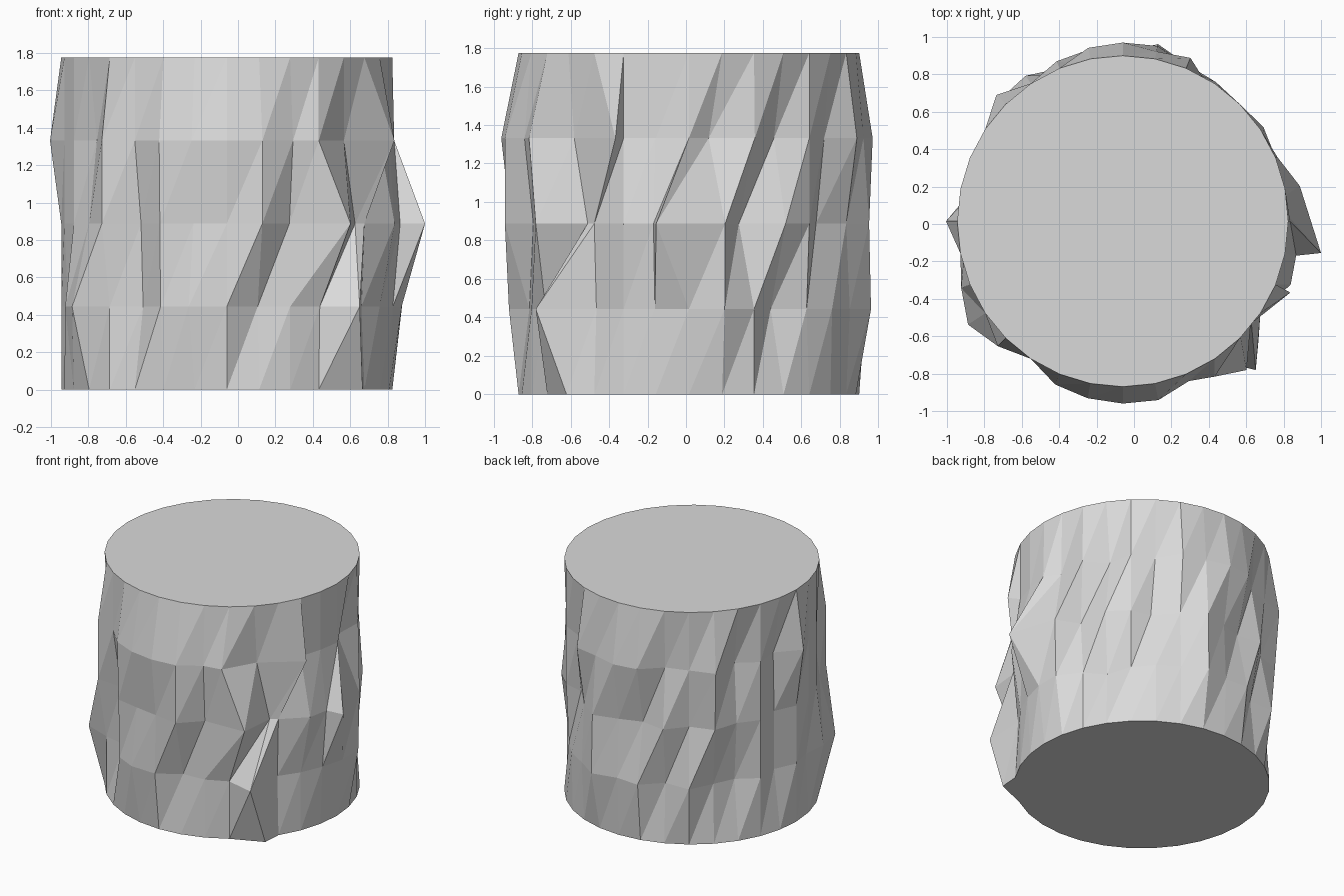
import bpy, bmesh, math
from mathutils import Vector

SIDES = 32
RADIUS = 0.885
HEIGHT = 1.775
CENTRE = Vector((-0.06, 0.015, 0.0))

# Radial bulges of the three inner rings, in hundredths, from the front counterclockwise
lower = [5, -4, 0, 1, 0, -2, 0, 2, 5, 7, 0, -3, -2, 1, 2, 8,
         2, 5, -4, 5, -3, -7, 0, -6, 0, -2, 5, 11, 0, -8, 4, 6]
middle = [4, 9, -1, 0, 0, 0, 0, 6, 0, 8, -5, 2, 0, -3, 0, 7,
          0, -4, 4, -3, 4, -3, 0, -6, 0, 0, 0, 0, 6, -6, 5, 3]
upper = [9, 9, 4, 0, 0, 0, 0, 0, 1, 0, 1, -9, 0, -4, 6, 4,
         7, 6, -3, 0, 7, -7, 0, -7, 6, 0, 0, -5, 6, 0, 6, 8]
flat_ring = [0] * SIDES
rings = [flat_ring, lower, middle, upper, flat_ring]

# Sideways shifts of the sharpest corners: (ring, side) -> (x, y)
shifts = {
    (0, 4): (0.1, -0.01),
    (1, 4): (0.085, -0.17),
    (1, 11): (-0.04, -0.05),
    (1, 31): (-0.02, 0.0),
    (2, 3): (0.17, -0.06),
    (2, 4): (0.06, 0.1),
    (2, 6): (0.08, 0.0),
    (2, 8): (0.175, -0.17),
    (2, 10): (0.0, -0.06),
    (2, 13): (0.0, -0.05),
    (3, 3): (0.0, -0.095),
    (3, 4): (0.0, 0.03),
    (3, 5): (0.16, 0.11),
    (3, 9): (-0.05, -0.07),
}


def make_material(name, colour):
    material = bpy.data.materials.new(name)
    material.use_nodes = True
    material.diffuse_color = colour
    for node in material.node_tree.nodes:
        if node.type == 'BSDF_PRINCIPLED':
            node.inputs["Base Color"].default_value = colour
    return material


def ring_point(level, side, bulge):
    angle = math.tau * side / SIDES - math.pi / 2
    direction = Vector((math.cos(angle), math.sin(angle), 0))
    point = CENTRE + direction * (RADIUS + bulge / 100)
    point.z = HEIGHT * level / (len(rings) - 1)
    shift_x, shift_y = shifts.get((level, side), (0, 0))
    return point + Vector((shift_x, shift_y, 0))


default_cube = bpy.data.objects.get("Cube")
if default_cube:
    bpy.data.objects.remove(default_cube, do_unlink=True)

# Stacked rings joined by triangles that all lean the same way
bm = bmesh.new()
levels = [[bm.verts.new(ring_point(level, side, bulge))
           for side, bulge in enumerate(ring)]
          for level, ring in enumerate(rings)]
for below, above in zip(levels, levels[1:]):
    for side in range(SIDES):
        following = (side + 1) % SIDES
        bm.faces.new((below[side], below[following], above[following]))
        bm.faces.new((below[side], above[following], above[side]))

# Flat caps
bm.faces.new(levels[-1])
bm.faces.new(list(reversed(levels[0])))

mesh = bpy.data.meshes.new("rock_pillar")
bm.to_mesh(mesh)
bm.free()
mesh.materials.append(make_material("stone_grey", (0.7, 0.7, 0.7, 1.0)))
pillar = bpy.data.objects.new("rock_pillar", mesh)
bpy.context.collection.objects.link(pillar)
